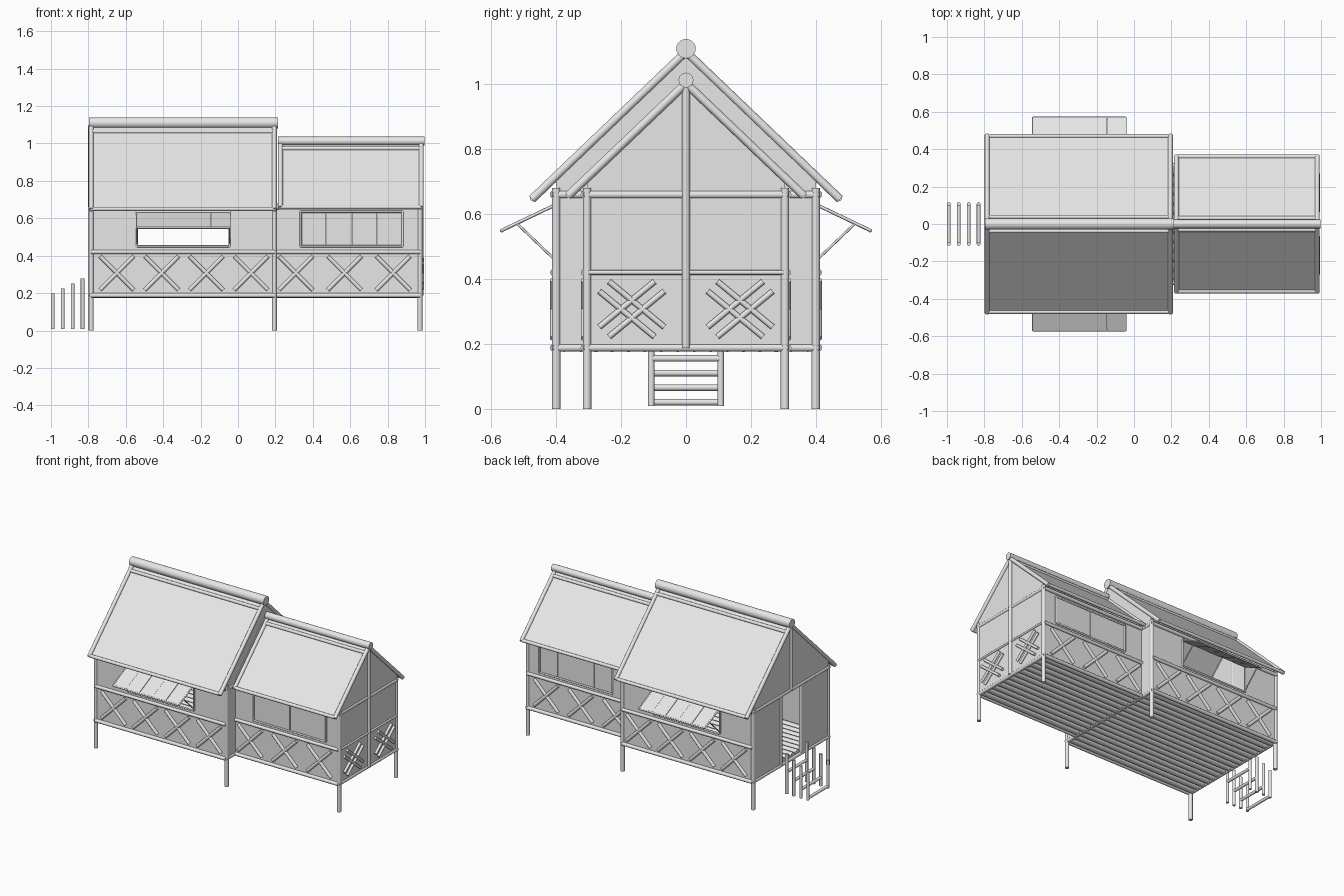
import bpy, bmesh
from mathutils import Vector, Matrix

if "Cube" in bpy.data.objects:
    bpy.data.objects.remove(bpy.data.objects["Cube"], do_unlink=True)

GREY = (0.8, 0.8, 0.8, 1)
mat = bpy.data.materials.new("plain_grey")
mat.use_nodes = True
mat.diffuse_color = GREY
mat.node_tree.nodes["Principled BSDF"].inputs["Base Color"].default_value = GREY


class Part:
    """Collects poles, boxes and prisms into one named object."""

    def __init__(self, name):
        self.name, self.bm = name, bmesh.new()

    def pole(self, p, q, r, sides=12):
        p, q = Vector(p), Vector(q)
        m = Matrix.Translation((p + q) / 2) @ (q - p).to_track_quat('Z', 'Y').to_matrix().to_4x4()
        made = bmesh.ops.create_cone(self.bm, cap_ends=True, segments=sides, radius1=r, radius2=r,
                                     depth=(q - p).length, matrix=m)
        for f in {f for v in made["verts"] for f in v.link_faces}:
            f.smooth = len(f.verts) == 4
        return self

    def prism(self, profile, x0, x1):
        # yz profile swept along x
        face = self.bm.faces.new([self.bm.verts.new((x0, y, z)) for y, z in profile])
        new = bmesh.ops.extrude_face_region(self.bm, geom=[face], use_keep_orig=True)["geom"]
        bmesh.ops.translate(self.bm, vec=(x1 - x0, 0, 0),
                            verts=[g for g in new if isinstance(g, bmesh.types.BMVert)])
        return self

    def box(self, x0, x1, y0, y1, z0, z1):
        return self.prism([(y0, z0), (y1, z0), (y1, z1), (y0, z1)], x0, x1)

    def done(self):
        bmesh.ops.recalc_face_normals(self.bm, faces=self.bm.faces)
        me = bpy.data.meshes.new(self.name)
        self.bm.to_mesh(me)
        self.bm.free()
        me.materials.append(mat)
        bpy.context.collection.objects.link(bpy.data.objects.new(self.name, me))


FLOOR, SILL, HEAD, PLATE, RAIL = 0.188, 0.45, 0.635, 0.66, 0.42
T = 0.005   # half wall thickness


def side_wall(part, x0, x1, y, w0, w1):
    # long wall with a window opening
    part.box(x0, x1, y - T, y + T, FLOOR, SILL)
    part.box(x0, x1, y - T, y + T, HEAD, PLATE + 0.02)
    part.box(x0, w0, y - T, y + T, SILL, HEAD)
    part.box(w1, x1, y - T, y + T, SILL, HEAD)


def window_frame(part, y, w0, w1):
    for z in (SILL, HEAD):
        part.pole((w0, y, z), (w1, y, z), 0.006, 8)
    for x in (w0, w1):
        part.pole((x, y, SILL), (x, y, HEAD), 0.006, 8)


def house(name, x0, x1, hw, eave_y, eave_z, ridge_z, ridge_r, roof, window, crosses):
    apex = ridge_z - 0.01
    slope = (apex - eave_z) / eave_y
    # floor logs
    floor = Part(name + "_floor_logs")
    n = round(hw * 2 / 0.05)
    for i in range(n):
        y = -hw + (i + 0.5) * 2 * hw / n
        floor.pole((x0, y, FLOOR + 0.012), (x1, y, FLOOR + 0.012), hw / n, 10)
    floor.done()

    walls, beams, braces = Part(name + "_walls"), Part(name + "_beams"), Part(name + "_cross_braces")
    frames = Part(name + "_window_frames")
    cover, rim = Part(name + "_roof_panels"), Part(name + "_roof_poles")
    for s in (-1, 1):
        y = s * hw
        side_wall(walls, x0, x1, y, *window)
        window_frame(frames, y + s * 0.007, *window)
        # horizontal rails
        for z, r in ((FLOOR, 0.012), (RAIL, 0.011), (PLATE, 0.012)):
            beams.pole((x0, y + s * 0.008, z), (x1, y + s * 0.008, z), r)
        # crossed braces
        for c in crosses:
            for d in (-1, 1):
                braces.pole((c - 0.09, y + s * 0.008, 0.307 - d * 0.09),
                            (c + 0.09, y + s * 0.008, 0.307 + d * 0.09), 0.011)
        # roof slope and its edge poles
        ey = s * eave_y
        cover.prism([(0, apex), (ey, eave_z), (ey, eave_z - 0.012), (0, apex - 0.012)], roof[0], roof[1])
        for x in roof:
            rim.pole((x, ey * 1.01, eave_z - 0.004), (x, 0, apex), 0.013)
        rim.pole((roof[0], ey, eave_z), (roof[1], ey, eave_z), 0.011)
        ty = s * (ridge_r + 0.008)
        rim.pole((roof[0], ty, apex - abs(ty) * slope), (roof[1], ty, apex - abs(ty) * slope), 0.011)
    # gables above the plate
    shoulder = apex - slope * hw - 0.01
    for x in (x0, x1):
        walls.prism([(-hw, PLATE), (hw, PLATE), (hw, shoulder), (0, apex - 0.01), (-hw, shoulder)], x - T, x + T)
        for z in (FLOOR, PLATE):
            beams.pole((x, -hw - 0.01, z), (x, hw + 0.01, z), 0.012)
    for part in (walls, beams, braces, frames, cover, rim):
        part.done()
    Part(name + "_ridge_log").pole((roof[0] - 0.012, 0, ridge_z), (roof[1] + 0.018, 0, ridge_z), ridge_r, 20).done()


MX0, MX1, MY = -0.785, 0.195, 0.4
EX1, EY = 0.973, 0.305
MAIN_WIN, ANNEX_WIN = (-0.54, -0.045), (0.335, 0.88)
house("main", MX0, MX1, MY, 0.47, 0.65, 1.11, 0.03, (MX0, MX1), MAIN_WIN, [-0.647, -0.408, -0.169, 0.07])
house("annex", 0.2, EX1, EY, 0.36, 0.66, 1.013, 0.023, (0.227, 0.98), ANNEX_WIN, [0.31, 0.57, 0.83])

# corner posts down to the ground
posts = Part("posts")
for s in (-1, 1):
    for x, y in ((MX0, MY), (MX1, MY), (EX1, EY)):
        posts.pole((x, s * y, 0), (x, s * y, PLATE + 0.02), 0.013)
posts.done()

# end walls: doorway on one end of the main house, closed elsewhere
ends, door = Part("end_walls"), Part("door_frame")
ends.box(MX1 - T, MX1 + T, -MY, MY, FLOOR, PLATE)
ends.box(EX1 - T, EX1 + T, -EY, EY, FLOOR, PLATE)
for s in (-1, 1):
    ends.box(MX0 - T, MX0 + T, s * 0.11, s * MY, FLOOR, PLATE)
    door.pole((MX0, s * 0.11, FLOOR), (MX0, s * 0.11, PLATE), 0.012)
ends.done()
door.done()

# gable king posts
king = Part("king_posts")
king.pole((MX0 - 0.004, 0, PLATE), (MX0 - 0.004, 0, 1.09), 0.012)
king.pole((EX1 + 0.008, 0, FLOOR), (EX1 + 0.008, 0, 1.0), 0.012)
king.done()

# paired diagonal braces and thin rail on the annex end
lattice = Part("end_lattice")
lattice.pole((EX1 + 0.006, -EY, RAIL), (EX1 + 0.006, EY, RAIL), 0.007)
for s in (-1, 1):
    for d in (-1, 1):
        for o in (-0.015, 0.015):
            c = Vector((EX1 + 0.012, s * 0.167 - d * o, 0.307 + o))
            run = Vector((0, 0.085, d * 0.07))
            lattice.pole(c - run, c + run, 0.009)
lattice.done()

# propped awning shutters on the main house, closed shutters on the annex
awning, props, shutters = Part("awning_shutters"), Part("awning_props"), Part("annex_shutters")
for s in (-1, 1):
    step = (MAIN_WIN[1] - MAIN_WIN[0]) / 5
    for i in range(5):
        a = MAIN_WIN[0] + i * step
        dz = 0.002 * (i % 2)
        awning.prism([(s * 0.408, 0.63 + dz), (s * 0.568, 0.553 + dz), (s * 0.565, 0.545 + dz),
                      (s * 0.405, 0.622 + dz)], a + 0.001, a + step - 0.001)
    for x in MAIN_WIN:
        awning.pole((x, s * 0.408, 0.626), (x, s * 0.57, 0.549), 0.005, 8)
        props.pole((x, s * 0.52, 0.57), (x, s * 0.405, 0.46), 0.004, 8)
    awning.pole((MAIN_WIN[0], s * 0.568, 0.549), (MAIN_WIN[1], s * 0.568, 0.549), 0.006, 8)
    step = (ANNEX_WIN[1] - ANNEX_WIN[0]) / 4
    for i in range(4):
        a = ANNEX_WIN[0] + i * step
        y = s * (EY + 0.003 * (i % 2))
        shutters.box(a + 0.001, a + step - 0.001, y - 0.004, y + 0.004, SILL, HEAD)
for part in (awning, props, shutters):
    part.done()

# entrance steps: four posts-and-rung frames climbing to the door
steps = Part("steps")
for i in range(4):
    x, z = -0.99 + i * 0.053, 0.02 + i * 0.045
    for s in (-1, 1):
        steps.pole((x, s * 0.107, 0.008), (x, s * 0.107, 0.198 + i * 0.027), 0.01)
    steps.pole((x, -0.107, z), (x, 0.107, z), 0.01)
steps.done()
